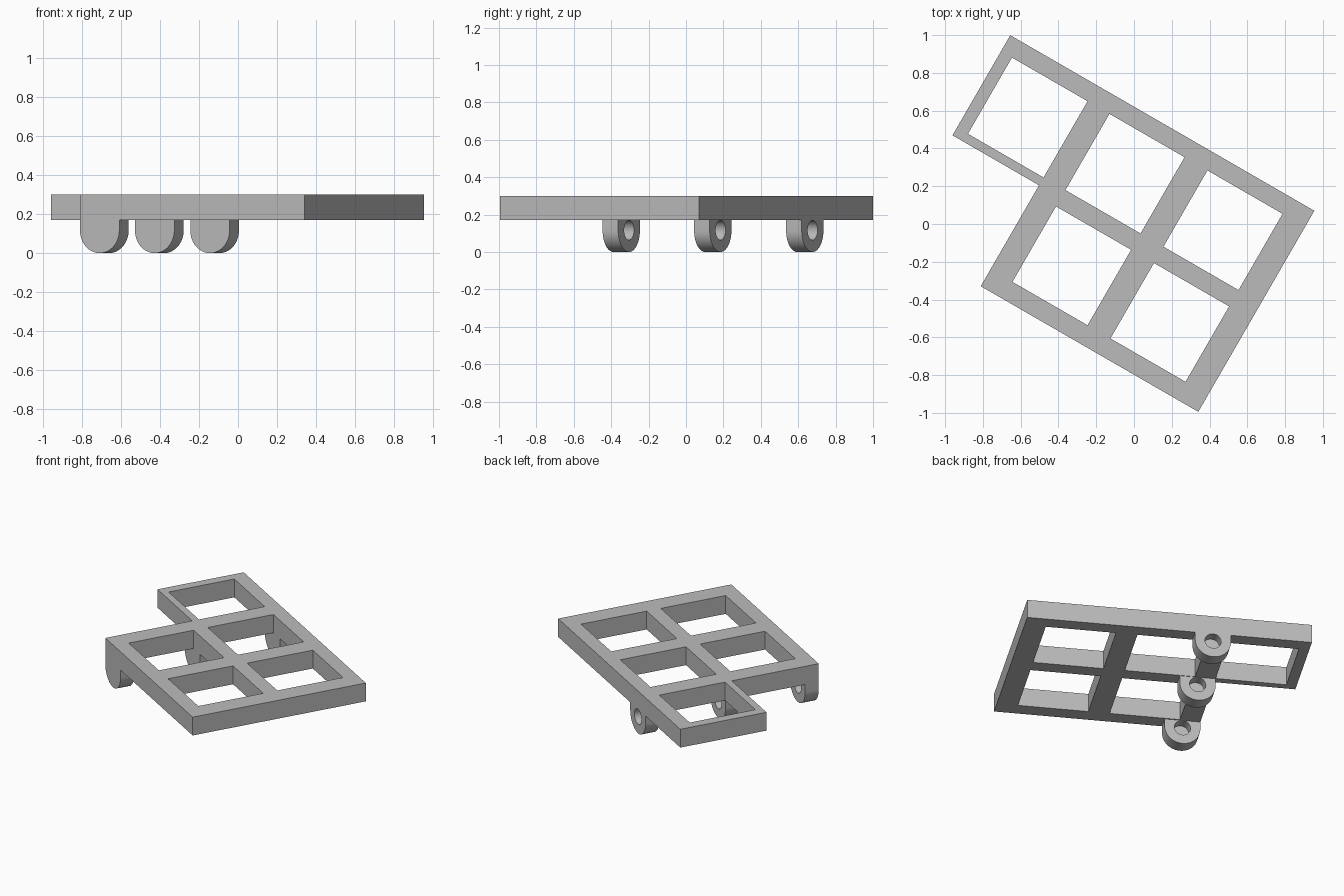
import bpy, bmesh, math

cube = bpy.data.objects.get("Cube")
if cube:
    bpy.data.objects.remove(cube, do_unlink=True)

TURN = math.radians(-30)
Z_LOW, Z_HIGH = 0.17, 0.30

grey = bpy.data.materials.new("plain grey")
grey.use_nodes = True
colour = (0.5, 0.5, 0.5, 1)
grey.diffuse_color = colour
for node in grey.node_tree.nodes:
    if node.type == 'BSDF_PRINCIPLED':
        node.inputs["Base Color"].default_value = colour


def make_object(name, bm):
    bmesh.ops.remove_doubles(bm, verts=bm.verts, dist=0.0001)
    bmesh.ops.recalc_face_normals(bm, faces=bm.faces)
    mesh = bpy.data.meshes.new(name)
    bm.to_mesh(mesh)
    bm.free()
    mesh.materials.append(grey)
    ob = bpy.data.objects.new(name, mesh)
    ob.rotation_euler.z = TURN
    bpy.context.collection.objects.link(ob)
    return ob


# Lattice frame: cells between the cuts, with the windows and one corner left out
u_cuts = [-1.067, -1.0, -0.538, -0.404, 0.055, 0.195, 0.654, 0.792]
v_cuts = [-0.691, -0.587, -0.126, -0.074, -0.026, 0.44, 0.538]
windows = {(3, 1), (5, 1), (1, 4), (3, 4), (5, 4)}
bm = bmesh.new()
for i in range(len(u_cuts) - 1):
    for j in range(len(v_cuts) - 1):
        if (i, j) in windows or (i < 2 and j < 3):
            continue
        u0, u1, v0, v1 = u_cuts[i], u_cuts[i + 1], v_cuts[j], v_cuts[j + 1]
        bm.faces.new([bm.verts.new((u, v, Z_LOW))
                      for u, v in ((u0, v0), (u1, v0), (u1, v1), (u0, v1))])
bmesh.ops.remove_doubles(bm, verts=bm.verts, dist=0.0001)
base = bm.faces[:]
top = bmesh.ops.extrude_face_region(bm, geom=base, use_keep_orig=True)
bmesh.ops.translate(bm, vec=(0, 0, Z_HIGH - Z_LOW),
                    verts=[g for g in top["geom"] if isinstance(g, bmesh.types.BMVert)])
make_object("lattice_frame", bm)

# Hinge lugs: rounded tongues with a blind bore in the back face
R = 0.1165
BORE = 0.053
MID_U = -0.538 + R
DEPTH = 0.07


def arc(radius, start, end, count):
    return [(MID_U + radius * math.cos(a), R + radius * math.sin(a))
            for a in (start + (end - start) * k / count for k in range(count + 1))]


def hinge_lug(name, front, back):
    bm = bmesh.new()
    outline = arc(R, math.pi, 2 * math.pi, 32) + [(MID_U + R, Z_LOW), (MID_U - R, Z_LOW)]
    circle = arc(BORE, 0, 2 * math.pi, 32)[:-1]

    def ring(points, v):
        return [bm.verts.new((u, v, z)) for u, z in points]

    def wall(a, b):
        for k in range(len(a)):
            n = (k + 1) % len(a)
            bm.faces.new((a[k], a[n], b[n], b[k]))

    outer_front, outer_back = ring(outline, front), ring(outline, back)
    rim, floor = ring(circle, back), ring(circle, back - DEPTH)
    wall(outer_front, outer_back)
    wall(rim, floor)
    bm.faces.new(outer_front)
    bm.faces.new(floor)
    # Back face around the bore
    edges = []
    for loop in (outer_back, rim):
        edges += [bm.edges.get((loop[k - 1], loop[k])) for k in range(len(loop))]
    bmesh.ops.triangle_fill(bm, use_beauty=True, edges=edges, normal=(0, 1, 0))
    return make_object(name, bm)


lugs = [hinge_lug("front_hinge_lug", -0.691, -0.595),
        hinge_lug("middle_hinge_lug", -0.126, -0.03),
        hinge_lug("back_hinge_lug", 0.442, 0.538)]

bpy.ops.object.select_all(action='DESELECT')
for lug in lugs:
    lug.select_set(True)
bpy.context.view_layer.objects.active = lugs[0]
bpy.ops.object.shade_smooth_by_angle(angle=math.radians(30))
